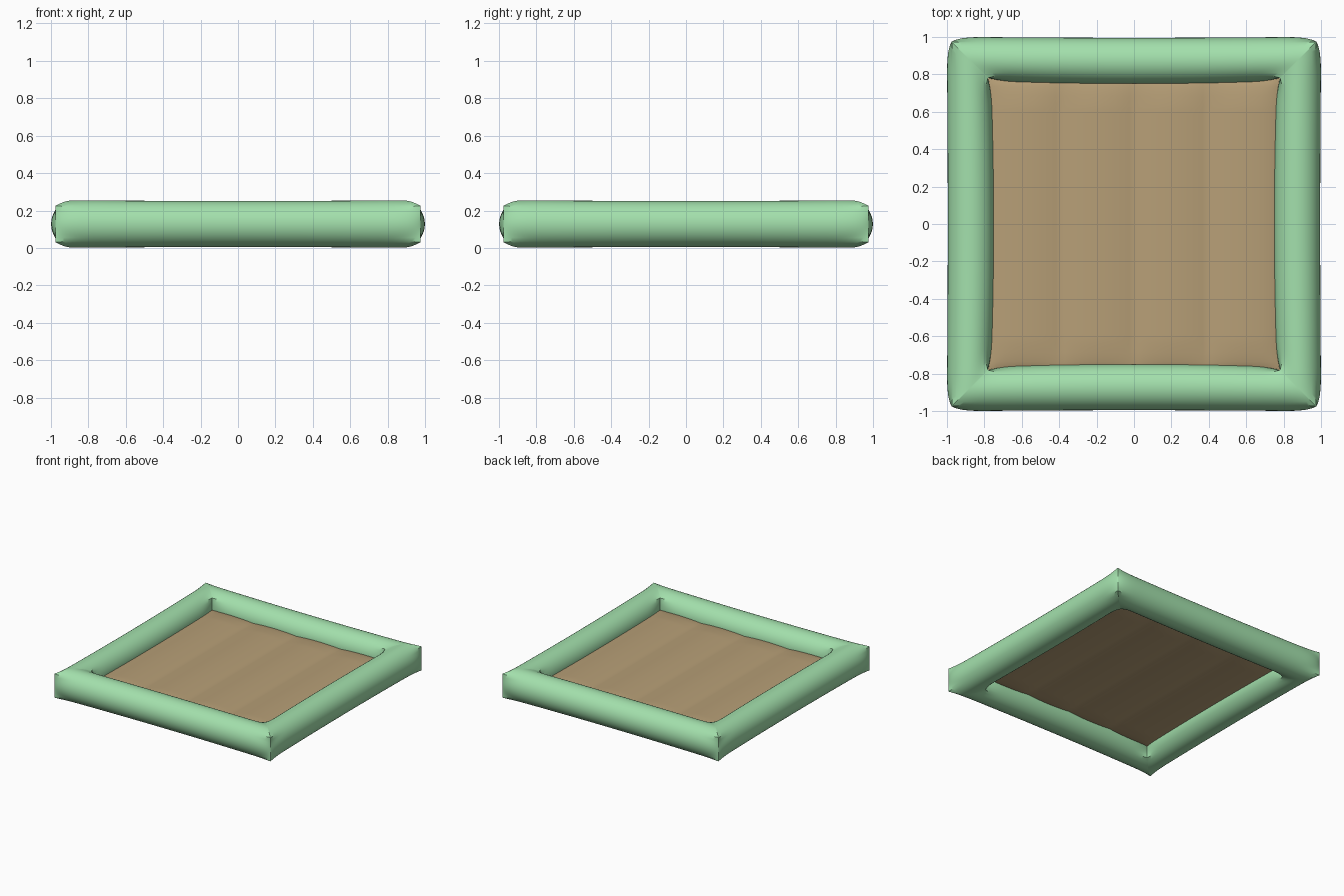
import bpy, bmesh, math

if "Cube" in bpy.data.objects:
    bpy.data.objects.remove(bpy.data.objects["Cube"])

MID_Z = 0.128      # height of the tube centre line
HALF = 0.0975      # half width of the square corner section
FLOOR = 0.785      # half size of the floor


def make_material(name, rgb):
    mat = bpy.data.materials.new(name)
    mat.use_nodes = True
    mat.diffuse_color = (*rgb, 1)
    mat.node_tree.nodes["Principled BSDF"].inputs["Base Color"].default_value = (*rgb, 1)
    return mat


def finish(bm, name, mat):
    bmesh.ops.remove_doubles(bm, verts=bm.verts, dist=1e-5)
    bmesh.ops.recalc_face_normals(bm, faces=bm.faces)
    mesh = bpy.data.meshes.new(name)
    bm.to_mesh(mesh)
    bm.free()
    mesh.materials.append(mat)
    obj = bpy.data.objects.new(name, mesh)
    bpy.context.collection.objects.link(obj)
    bpy.ops.object.select_all(action='DESELECT')
    obj.select_set(True)
    bpy.context.view_layer.objects.active = obj
    bpy.ops.object.shade_smooth_by_angle(angle=math.radians(35))
    return obj


def tube_point(t, angle):
    """Distance from the middle and height of a tube point; t = +-1 at the corners."""
    c, s = math.cos(angle), math.sin(angle)
    # Square seam section with a puffed top and bottom
    k = max(abs(c), abs(s))
    su, sz = c / k, s / k
    sq_u = 0.8775 + HALF * su
    sq_z = HALF * sz + 0.029 * (1 - su * su) * sz
    # Round inflated section, a little slimmer in the middle of the side
    m = 1 - t * t
    round_u = 0.8825 - 0.01 * m + (0.119 + 0.004 * m) * c
    round_z = (0.127 - 0.004 * m) * s
    w = 1 - (1 - min(1, 0.8775 * (1 - abs(t)) / 0.2)) ** 3
    return sq_u + (round_u - sq_u) * w, MID_Z + sq_z + (round_z - sq_z) * w


# Inflated square ring, four mitred sides
def build_ring(mat, steps=26, sides=40):
    bm = bmesh.new()
    for q in range(4):
        ca, sa = round(math.cos(q * math.pi / 2)), round(math.sin(q * math.pi / 2))
        rows = []
        for i in range(-steps, steps + 1):
            t = math.sin(math.pi / 2 * i / steps)
            row = []
            for j in range(sides):
                u, z = tube_point(t, 2 * math.pi * j / sides)
                x, y = u, t * u
                row.append(bm.verts.new((x * ca - y * sa, x * sa + y * ca, z)))
            rows.append(row)
        for a, b in zip(rows, rows[1:]):
            for j in range(sides):
                n = (j + 1) % sides
                bm.faces.new((a[j], a[n], b[n], b[j]))
    return finish(bm, "inflated_ring", mat)


# Thin padded floor with four long chambers, closed along its rim
def build_floor(mat, cells=4, n=64):
    bm = bmesh.new()
    for side in (1, -1):
        grid = bmesh.ops.create_grid(bm, x_segments=n, y_segments=n, size=FLOOR)
        for v in grid["verts"]:
            x, y = v.co.x, v.co.y
            f = ((x + FLOOR) / (2 * FLOOR) * cells) % 1
            bump = 4 * f * (1 - f)
            rim = max(0, FLOOR - max(abs(x), abs(y)))
            end = max(0, FLOOR - abs(y))
            thick = 0.008 * math.sqrt(min(1, rim / 0.08))
            thick += 0.02 * bump * math.sqrt(min(1, end / 0.16))
            v.co.z = MID_Z + side * (thick if rim > 1e-5 else 0)
    return finish(bm, "padded_floor", mat)


build_ring(make_material("soft green", (0.366, 0.745, 0.413)))
build_floor(make_material("tan", (0.474, 0.347, 0.184)))
